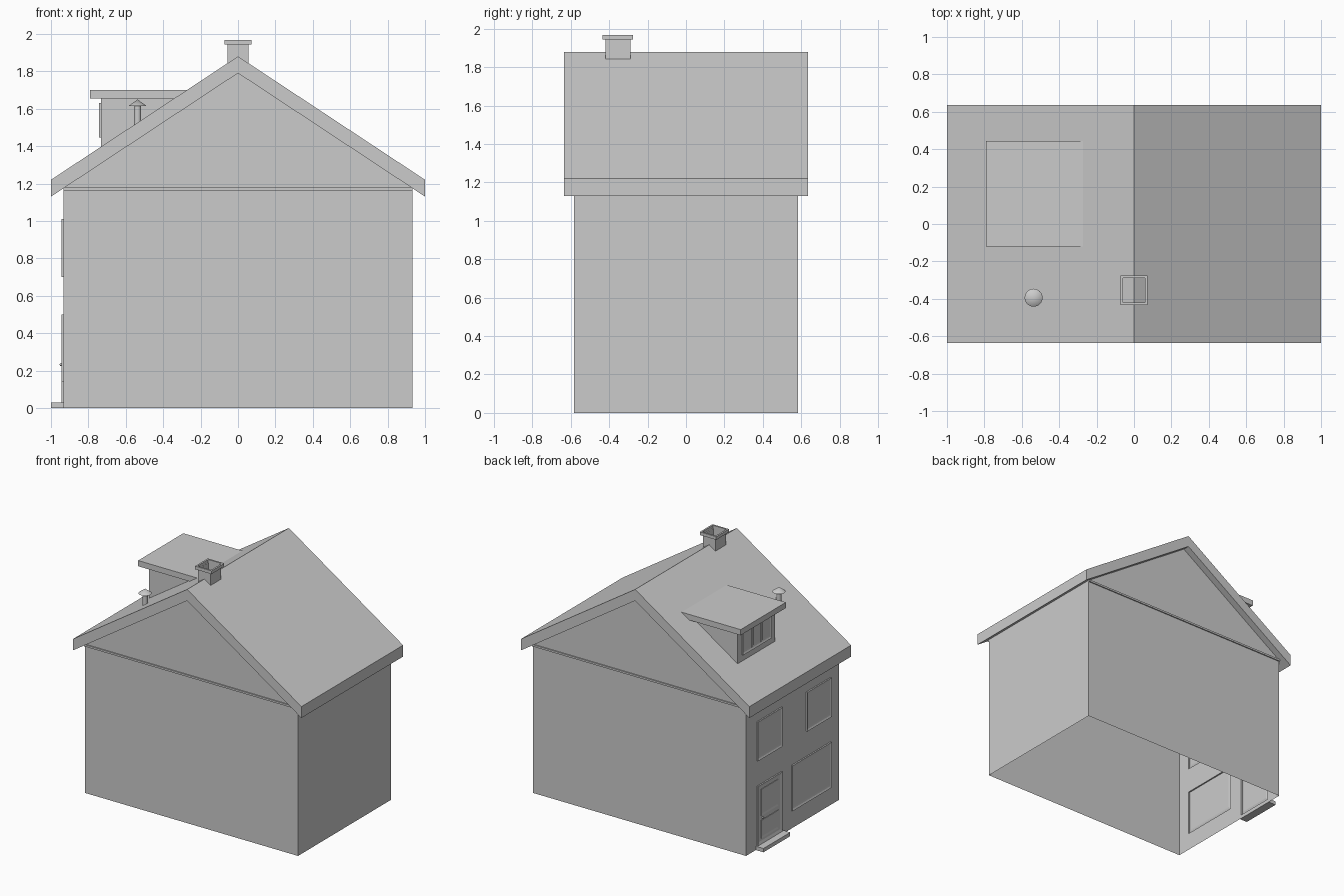
import bpy, bmesh, math

if "Cube" in bpy.data.objects:
    bpy.data.objects.remove(bpy.data.objects["Cube"])

WALL = -0.933         # facade plane (faces -x)
SLOPE = 0.66
EAVE = 1.79 + SLOPE * WALL


def finish(name, bm, recalc=True):
    if recalc:
        bmesh.ops.recalc_face_normals(bm, faces=bm.faces)
    me = bpy.data.meshes.new(name)
    bm.to_mesh(me)
    bm.free()
    ob = bpy.data.objects.new(name, me)
    bpy.context.collection.objects.link(ob)
    return ob


def add_box(bm, x, y, z):
    vs = bmesh.ops.create_cube(bm, size=1)["verts"]
    for v in vs:
        v.co = [a[0] if c < 0 else a[1] for c, a in zip(v.co, (x, y, z))]


def box(name, x, y, z):
    bm = bmesh.new()
    add_box(bm, x, y, z)
    return finish(name, bm)


def prism(name, pts, y0, y1):
    """Extrude an xz profile along y."""
    bm = bmesh.new()
    face = bm.faces.new([bm.verts.new((x, y0, z)) for x, z in pts])
    ext = bmesh.ops.extrude_face_region(bm, geom=[face])["geom"]
    bmesh.ops.translate(bm, vec=(0, y1 - y0, 0),
                        verts=[v for v in ext if isinstance(v, bmesh.types.BMVert)])
    return finish(name, bm)


def stepped_panel(name, x, y, z, steps):
    """Open-backed box whose -x face is inset and pushed in, once per (width, depth)."""
    bm = bmesh.new()
    add_box(bm, x, y, z)
    bm.normal_update()
    back = max(bm.faces, key=lambda f: f.calc_center_median().x)
    face = min(bm.faces, key=lambda f: f.calc_center_median().x)
    for width, depth in steps:
        bmesh.ops.inset_region(bm, faces=[face], thickness=width, use_even_offset=True)
        bmesh.ops.translate(bm, vec=(depth, 0, 0), verts=face.verts)
    bmesh.ops.delete(bm, geom=[back], context='FACES_ONLY')
    return finish(name, bm, recalc=False)


# Facade openings: name -> (y range, z range)
windows = {"ground_window": ((-0.475, 0.015), (0.14, 0.5)),
           "upper_window_left": ((0.14, 0.445), (0.70, 1.01)),
           "upper_window_right": ((-0.475, -0.17), (0.70, 1.01))}
door = ((0.14, 0.445), (0.03, 0.5))
holes = list(windows.values()) + [door]

# Walls: thin shell, open below, with openings in the facade
bm = bmesh.new()
for y in (-0.582, 0.582):
    outline = [(WALL, 0), (-WALL, 0), (-WALL, EAVE), (0, 1.79), (WALL, EAVE)]
    bm.faces.new([bm.verts.new((x, y, z)) for x, z in (outline if y < 0 else outline[::-1])])
bm.faces.new([bm.verts.new((-WALL, y, z)) for y, z in
              ((-0.582, 0), (0.582, 0), (0.582, EAVE), (-0.582, EAVE))])
ys = sorted({-0.582, 0.582} | {v for h in holes for v in h[0]})
zs = sorted({0, EAVE} | {v for h in holes for v in h[1]})
for y0, y1 in zip(ys, ys[1:]):
    for z0, z1 in zip(zs, zs[1:]):
        cy, cz = (y0 + y1) / 2, (z0 + z1) / 2
        if not any(h[0][0] < cy < h[0][1] and h[1][0] < cz < h[1][1] for h in holes):
            bm.faces.new([bm.verts.new((WALL, y, z)) for y, z in
                          ((y0, z0), (y0, z1), (y1, z1), (y1, z0))])
bmesh.ops.remove_doubles(bm, verts=bm.verts, dist=1e-5)
finish("walls", bm, recalc=False)

# Gable base trim on both ends
for s, side in ((-1, "front"), (1, "back")):
    box("gable_trim_" + side, (WALL, -WALL), sorted((s * 0.58, s * 0.591)), (1.163, 1.178))

# Roof chevron
prism("roof", [(-1, 1.22), (0, 1.88), (1, 1.22), (1, 1.13), (0, 1.79), (-1, 1.13)], -0.636, 0.636)

# Facade windows
frame = [(0.014, 0.006), (0.012, 0.002)]
for name, (y, z) in windows.items():
    stepped_panel(name, (WALL - 0.011, WALL), y, z, frame)

# Door with glazed upper panel, lower panel, knob and step
stepped_panel("door", (WALL - 0.011, WALL), *door, [(0.022, 0.007)])
stepped_panel("door_glass_panel", (WALL - 0.008, WALL - 0.004), (0.185, 0.40), (0.25, 0.46), [(0.015, 0.003)])
stepped_panel("door_lower_panel", (WALL - 0.008, WALL - 0.004), (0.185, 0.40), (0.07, 0.215), [(0.015, 0.003)])
box("door_step", (-1, WALL), (0.125, 0.46), (0, 0.03))
bpy.ops.mesh.primitive_uv_sphere_add(segments=12, ring_count=8, radius=0.008,
                                     location=(WALL - 0.013, 0.39, 0.232))
bpy.context.object.name = "door_knob"
bpy.ops.object.shade_smooth_by_angle()

# Dormer: body meeting the roof slope, flat roof, three-pane window
dx, top = -0.732, 1.655
prism("dormer_body", [(dx, 1.88 + SLOPE * dx), (dx, top), ((top - 1.88) / SLOPE, top)], -0.07, 0.40)
prism("dormer_roof", [(-0.79, top), (-0.79, 1.70), (-0.273, 1.70), (-0.34, top)], -0.12, 0.445)
stepped_panel("dormer_window", (dx - 0.012, dx), (-0.012, 0.347), (1.447, 1.63), frame)
for i, y in enumerate((0.112, 0.223)):
    box("dormer_mullion_%d" % i, (dx - 0.010, dx), (y - 0.009, y + 0.009), (1.465, 1.615))

# Chimney: open thin tube over the ridge, with a rim
bm = bmesh.new()
cx, cy, foot = 0.055, (-0.42, -0.29), 1.88 - SLOPE * 0.055
for x in (-cx, cx):
    bm.faces.new([bm.verts.new((x, y, z)) for y, z in
                  ((cy[0], foot), (cy[1], foot), (cy[1], 1.945), (cy[0], 1.945))])
for y in cy:
    bm.faces.new([bm.verts.new((x, y, z)) for x, z in
                  ((-cx, foot), (0, 1.88), (cx, foot), (cx, 1.945), (-cx, 1.945))])
bmesh.ops.remove_doubles(bm, verts=bm.verts, dist=1e-5)
finish("chimney", bm)
bm = bmesh.new()
add_box(bm, (-0.072, 0.072), (-0.434, -0.275), (1.943, 1.968))
bm.normal_update()
caps = [f for f in bm.faces if abs(f.normal.z) > 0.5]
bmesh.ops.inset_individual(bm, faces=caps, thickness=0.0135, use_even_offset=True)
bmesh.ops.bridge_loops(bm, edges=[e for f in caps for e in f.edges])
bmesh.ops.delete(bm, geom=caps, context='FACES_ONLY')
finish("chimney_rim", bm)

# Roof vent pipe and conical hood
bpy.ops.mesh.primitive_cylinder_add(vertices=24, radius=0.019, depth=0.12, location=(-0.537, -0.394, 1.57))
bpy.context.object.name = "vent_pipe"
bpy.ops.object.shade_smooth_by_angle(angle=math.radians(30))
bpy.ops.mesh.primitive_cone_add(vertices=24, radius1=0.048, radius2=0, depth=0.035,
                                location=(-0.537, -0.394, 1.632))
bpy.context.object.name = "vent_hood"
bpy.ops.object.shade_smooth_by_angle(angle=math.radians(30))
